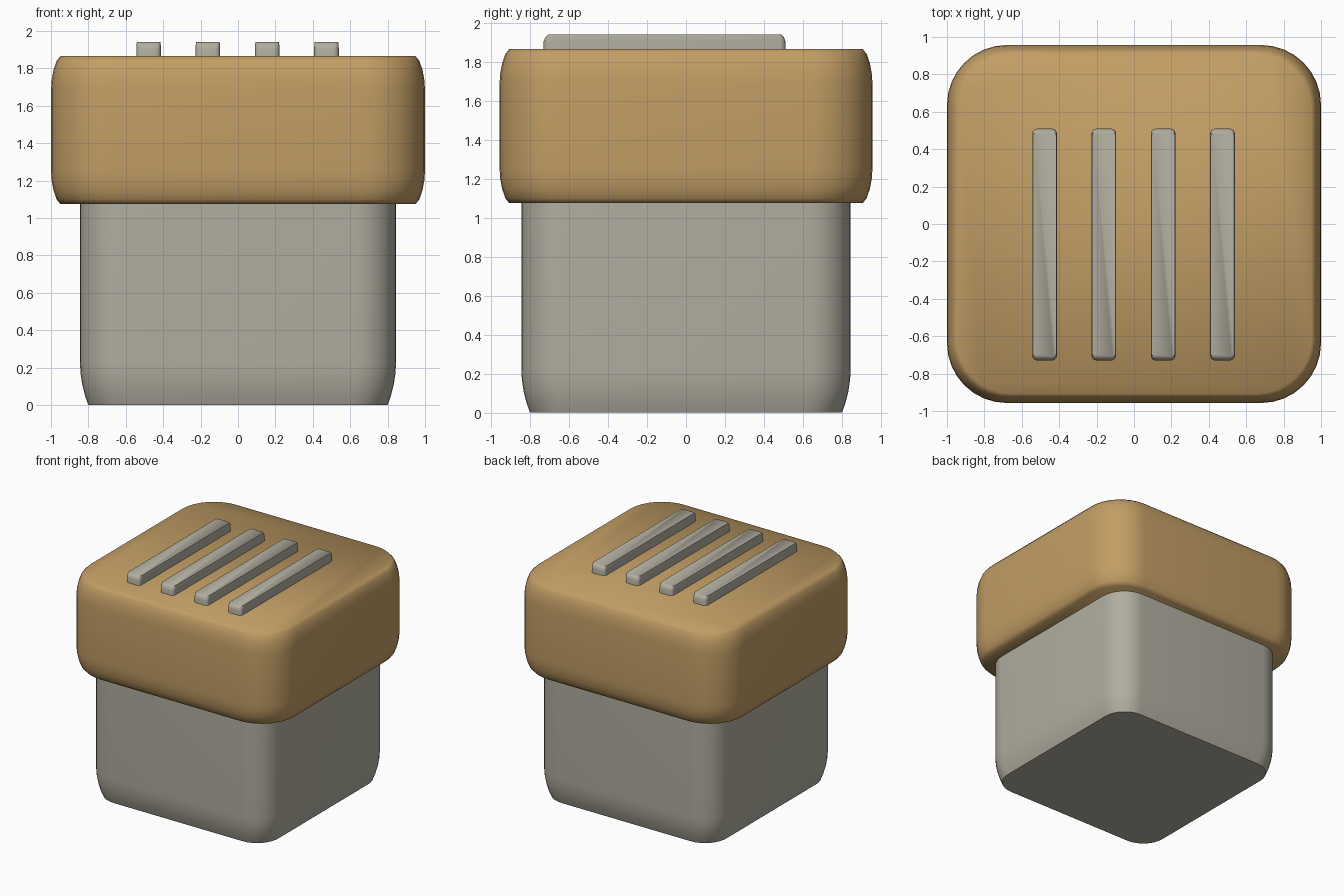
import bpy
import bmesh
from math import cos, sin, pi, radians

cube = bpy.data.objects.get("Cube")
if cube:
    bpy.data.objects.remove(cube, do_unlink=True)


def make_material(name, colour):
    mat = bpy.data.materials.new(name)
    mat.use_nodes = True
    mat.diffuse_color = (*colour, 1)
    mat.node_tree.nodes["Principled BSDF"].inputs["Base Color"].default_value = (*colour, 1)
    return mat


def outline(half_x, half_y, radius, steps):
    """Rounded rectangle, counter-clockwise."""
    points = []
    for quarter, (sx, sy) in enumerate([(1, 1), (-1, 1), (-1, -1), (1, -1)]):
        for i in range(steps + 1):
            a = (quarter + i / steps) * pi / 2
            points.append((sx * (half_x - radius) + radius * cos(a),
                           sy * (half_y - radius) + radius * sin(a)))
    return points


def rounded_block(name, mat, half_x, half_y, radius, profile, steps=8,
                  centre=(0, 0), x_inset=1.0, sharp_angle=180):
    """Loft a rounded rectangle through (inset, height) steps and cap both ends."""
    bm = bmesh.new()
    rings = []
    for inset, z in profile:
        hx, hy = half_x - inset * x_inset, half_y - inset
        pts = outline(hx, hy, radius - inset * 0.5, steps)
        rings.append([bm.verts.new((x + centre[0], y + centre[1], z)) for x, y in pts])
    for low, high in zip(rings, rings[1:]):
        n = len(low)
        for i in range(n):
            j = (i + 1) % n
            bm.faces.new((low[i], low[j], high[j], high[i]))
    bm.faces.new(rings[0][::-1])
    bm.faces.new(rings[-1])
    for face in bm.faces:
        face.smooth = True
    mesh = bpy.data.meshes.new(name)
    bm.to_mesh(mesh)
    bm.free()
    mesh.materials.append(mat)
    if sharp_angle < 180:
        mesh.set_sharp_from_angle(angle=radians(sharp_angle))
    obj = bpy.data.objects.new(name, mesh)
    bpy.context.collection.objects.link(obj)
    return obj


tan = make_material("warm tan", (0.54, 0.34, 0.13))
grey = make_material("stone grey", (0.44, 0.42, 0.35))

# Lower body, rounded in towards its flat underside
rounded_block("body", grey, 0.845, 0.845, 0.22,
              [(0.045, 0), (0.027, 0.05), (0.012, 0.11), (0.003, 0.17), (0, 0.23), (0, 1.1)],
              sharp_angle=50)

# Wide lid, softened at the top and bottom rims
rim = [(0.05, 0), (0.03, 0.025), (0.013, 0.075), (0.004, 0.125), (0, 0.18)]
lid_low, lid_high = 1.075, 1.865
lid_profile = [(i, lid_low + h) for i, h in rim] + [(i, lid_high - h) for i, h in reversed(rim)]
rounded_block("lid", tan, 1.0, 0.957, 0.32, lid_profile)

# Four raised bars on the lid
for k in range(4):
    rounded_block(f"bar_{k + 1}", grey, 0.066, 0.62, 0.028,
                  [(0, 1.84), (0, 1.905), (0.007, 1.925), (0.022, 1.94)], steps=4,
                  centre=(-0.478 + k * 0.317, -0.11), x_inset=0.15, sharp_angle=50)
